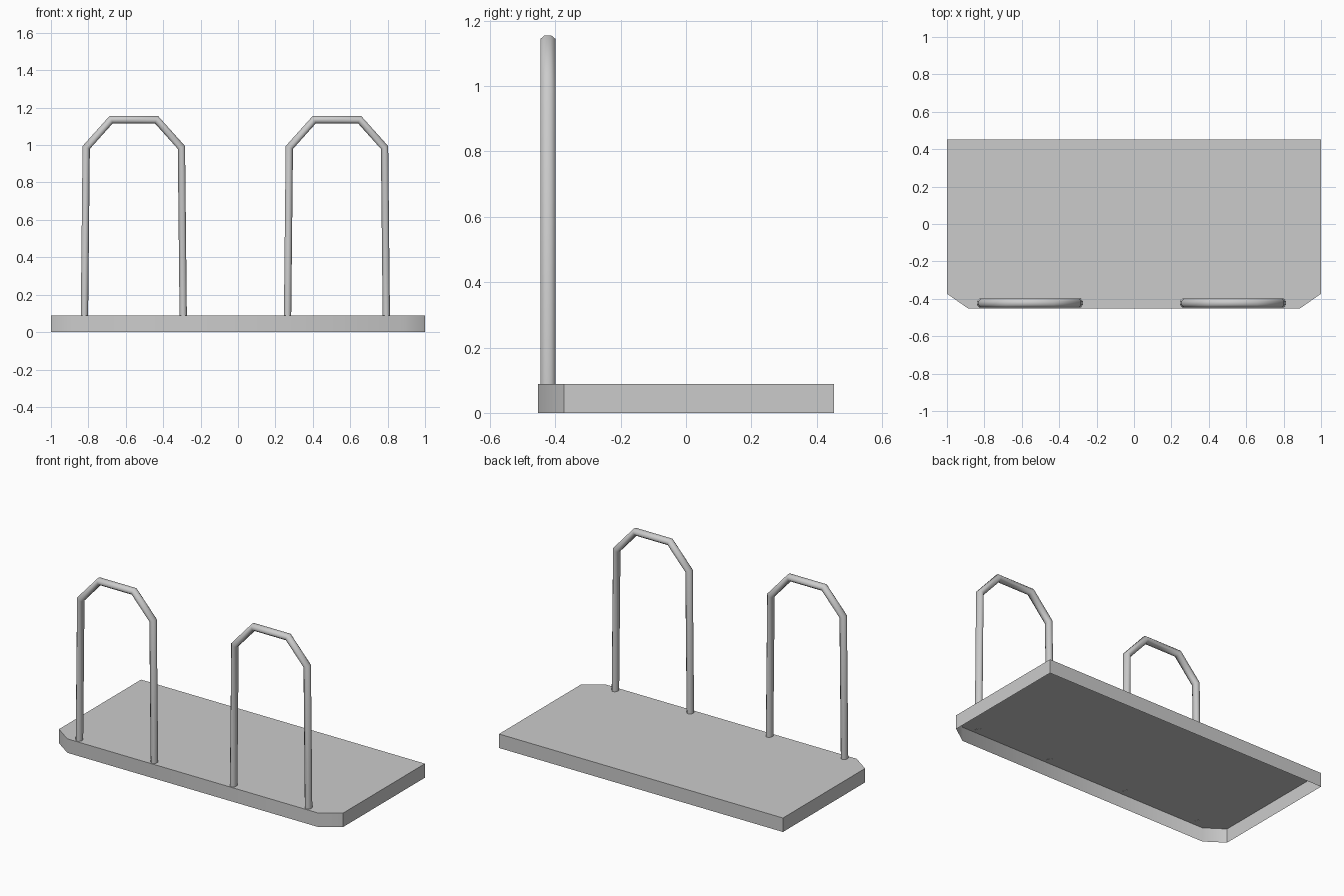
import bpy, bmesh, math
from mathutils import Vector

if "Cube" in bpy.data.objects:
    bpy.data.objects.remove(bpy.data.objects["Cube"])


def make_object(name, bm, angle):
    bmesh.ops.recalc_face_normals(bm, faces=bm.faces)
    mesh = bpy.data.meshes.new(name)
    bm.to_mesh(mesh)
    bm.free()
    obj = bpy.data.objects.new(name, mesh)
    bpy.context.collection.objects.link(obj)
    bpy.ops.object.select_all(action='DESELECT')
    obj.select_set(True)
    bpy.context.view_layer.objects.active = obj
    bpy.ops.object.shade_smooth_by_angle(angle=math.radians(angle))
    return obj


# Base: chamfered platform, open underneath
TOP = 0.089
outline = [(-1, 0.453), (-1, -0.373), (-0.885, -0.453),
           (0.885, -0.453), (1, -0.373), (1, 0.453)]
bm = bmesh.new()
low = [bm.verts.new((x, y, 0)) for x, y in outline]
high = [bm.verts.new((x, y, TOP)) for x, y in outline]
bm.faces.new(high)
for i in range(len(outline)):
    j = (i + 1) % len(outline)
    bm.faces.new((low[i], low[j], high[j], high[i]))
make_object("base_platform", bm, 40)

# Hoop: octagonal tube swept along a faceted arch
SIDES, R_IN, R_Y = 8, 0.0211, 0.0254
half = [(0.264, TOP - 0.001), (0.2545, 0.987), (0.121, 1.136)]
path = [Vector((-x, z)) for x, z in half] + [Vector((x, z)) for x, z in reversed(half)]


def make_hoop(name, cx, cy):
    bm = bmesh.new()
    rings = []
    last = len(path) - 1
    for i, p in enumerate(path):
        before = (p - path[max(i - 1, 0)]).normalized() if i else None
        after = (path[i + 1] - p).normalized() if i < last else None
        a, b = before or after, after or before
        tangent = (a + b).normalized()
        side = Vector((-tangent.y, tangent.x)) / tangent.dot(a)
        if i in (0, last):
            side = Vector((-1 if i == 0 else 1, 0))
        ring = []
        for k in range(SIDES):
            t = (k + 0.5) * math.tau / SIDES
            q = p + side * R_IN * math.cos(t)
            ring.append(bm.verts.new((cx + q.x, cy + R_Y * math.sin(t), q.y)))
        rings.append(ring)
    for r, s in zip(rings, rings[1:]):
        for k in range(SIDES):
            n = (k + 1) % SIDES
            bm.faces.new((r[k], r[n], s[n], s[k]))
    bm.faces.new(rings[0])
    bm.faces.new(rings[-1])
    make_object(name, bm, 55)


make_hoop("left_hoop", -0.557, -0.4225)
make_hoop("right_hoop", 0.529, -0.4225)
